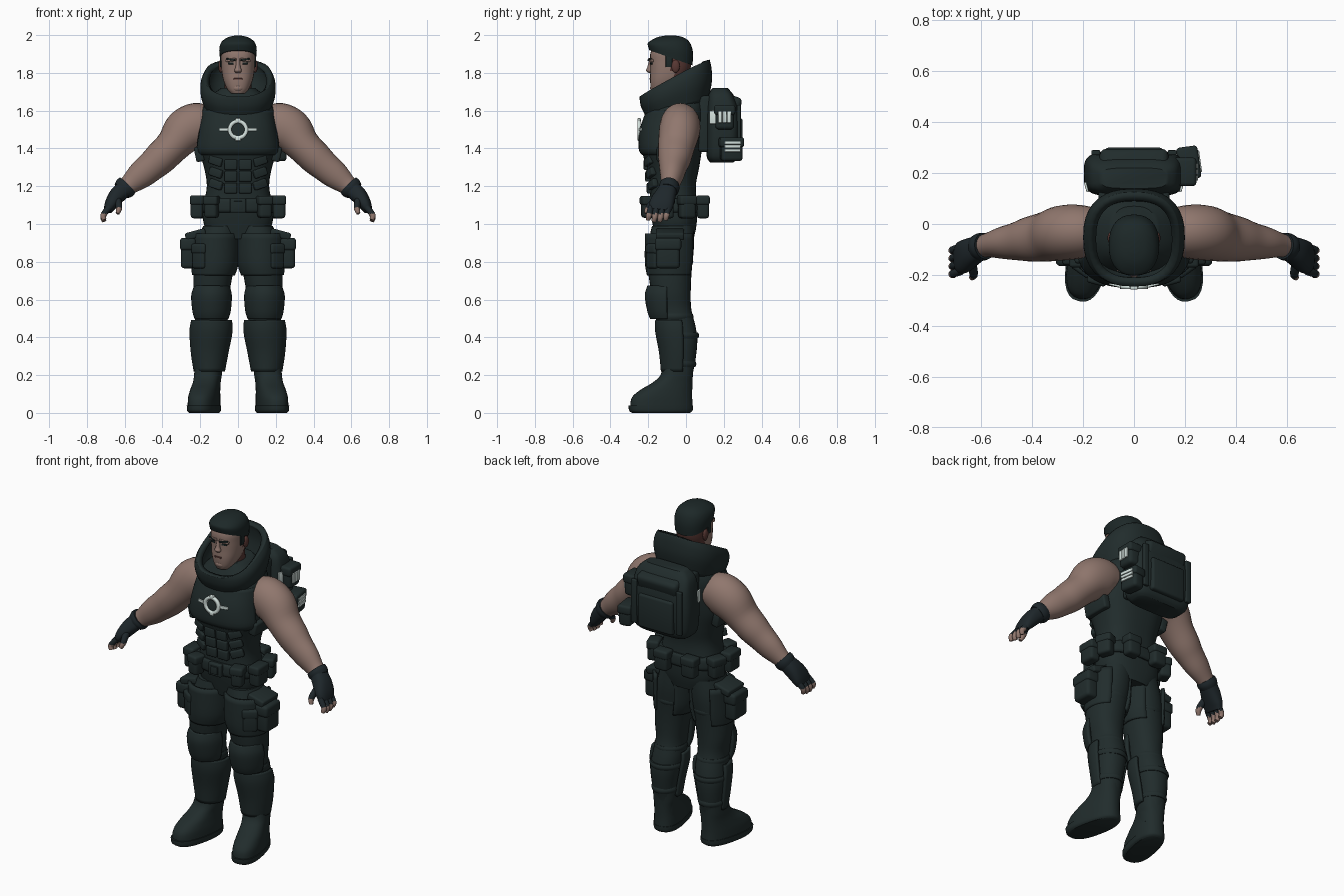
import bpy, bmesh, math
from mathutils import Vector, Matrix, Euler

if "Cube" in bpy.data.objects:
    bpy.data.objects.remove(bpy.data.objects["Cube"], do_unlink=True)


def material(name, *rgb):
    mat = bpy.data.materials.new(name)
    mat.use_nodes = True
    colour = (*rgb, 1)
    mat.diffuse_color = colour
    mat.node_tree.nodes["Principled BSDF"].inputs["Base Color"].default_value = colour
    return mat


cloth = material("dark green cloth", .015, .025, .025)
leather = material("dark glove leather", .013, .02, .024)
hair_mat = material("black green hair", .012, .021, .021)
skin = material("tan skin", .28, .185, .155)
scalp = material("red brown skin", .1, .04, .034)
light = material("pale panel", .66, .76, .73)


def finish(name, bm, mats, mirror=False, thick=0, rule=None):
    """Turn a bmesh into a smooth-shaded object, mirrored across x if asked."""
    bmesh.ops.recalc_face_normals(bm, faces=bm.faces)
    if rule:
        for face in bm.faces:
            face.material_index = rule(face.calc_center_median())
    mesh = bpy.data.meshes.new(name)
    bm.to_mesh(mesh)
    bm.free()
    for mat in mats if isinstance(mats, list) else [mats]:
        mesh.materials.append(mat)
    obj = bpy.data.objects.new(name, mesh)
    bpy.context.collection.objects.link(obj)
    bpy.ops.object.select_all(action='DESELECT')
    obj.select_set(True)
    bpy.context.view_layer.objects.active = obj
    bpy.ops.object.shade_smooth_by_angle(angle=math.radians(40))
    if thick:
        solid = obj.modifiers.new("thickness", 'SOLIDIFY')
        solid.thickness, solid.offset = thick, 0
    if mirror:
        obj.modifiers.new("mirror", 'MIRROR').use_mirror_merge = False
    return obj


def smooth_rings(rings, steps):
    """Catmull-Rom interpolation of ring values."""
    out = []
    for i in range(len(rings) - 1):
        a, b, c, d = (rings[max(0, min(len(rings) - 1, i + k))] for k in (-1, 0, 1, 2))
        for s in range(steps):
            t = s / steps
            out.append([q + t / 2 * (r - p + t * (2 * p - 5 * q + 4 * r - w + t * (3 * (q - r) + w - p)))
                        for p, q, r, w in zip(a, b, c, d)])
    return out + [list(rings[-1])]


def loft(name, rings, mats, along=False, power=2, arc=180, sides=28, steps=4,
         capped=True, turn=None, **options):
    """Skin rings of (x, y, z, half width, half depth, tilt); angles start at the front."""
    rings = smooth_rings([tuple(r) + (0,) * (6 - len(r)) for r in rings], steps)
    bm = bmesh.new()
    full = arc == 180
    rows = []
    for i, (x, y, z, rx, ry, tilt) in enumerate(rings):
        across, depth = Vector((1, 0, 0)), Vector((0, 1, tilt))
        if along:
            before, after = rings[max(0, i - 1)], rings[min(len(rings) - 1, i + 1)]
            tangent = (Vector(after[:3]) - Vector(before[:3])).normalized()
            depth = Vector((0, 1, 0))
            depth = (depth - tangent * depth.dot(tangent)).normalized()
            across = depth.cross(tangent)
        row = []
        for k in range(sides if full else sides + 1):
            angle = math.radians(arc) * (2 * k / sides - 1)
            s, c = math.sin(angle), -math.cos(angle)
            u = math.copysign(abs(s) ** (2 / power), s) * rx
            v = math.copysign(abs(c) ** (2 / power), c) * ry
            row.append(bm.verts.new(Vector((x, y, z)) + across * u + depth * v))
        rows.append(row)
    for low, high in zip(rows, rows[1:]):
        for k in range(sides):
            n = (k + 1) % len(low)
            bm.faces.new((low[k], low[n], high[n], high[k]))
    if capped and full:
        bm.faces.new(rows[0])
        bm.faces.new(rows[-1])
    if turn:
        pivot, degrees = turn
        bmesh.ops.rotate(bm, verts=bm.verts, cent=pivot,
                         matrix=Matrix.Rotation(math.radians(degrees), 3, 'Z'))
    return finish(name, bm, mats, **options)


def box(name, place, size, mat, spin=(0, 0, 0), bevel=.25, **options):
    """Rounded box; bevel is a share of the shortest side."""
    bm = bmesh.new()
    bmesh.ops.create_cube(bm, size=1)
    bmesh.ops.scale(bm, vec=size, verts=bm.verts)
    bmesh.ops.bevel(bm, geom=bm.edges[:], offset=min(size) * bevel, segments=3,
                    profile=.5, affect='EDGES')
    turn = Euler([math.radians(a) for a in spin]).to_matrix().to_4x4()
    bm.transform(Matrix.Translation(place) @ turn)
    return finish(name, bm, mat, **options)


def ball(name, place, size, mat, **options):
    bm = bmesh.new()
    bmesh.ops.create_uvsphere(bm, u_segments=24, v_segments=14, radius=1)
    bm.transform(Matrix.Translation(place) @ Matrix.Diagonal((*size, 1)))
    return finish(name, bm, mat, **options)


def pouch(name, place, size, spin=0, mirror=False):
    """Pouch body with an overhanging flap."""
    x, y, z = place
    w, d, h = size
    box(name, place, size, cloth, (0, 0, spin), mirror=mirror)
    box(name + "_flap", (x, y, z + h * .3), (w * 1.12, d * 1.12, h * .42), cloth,
        (0, 0, spin), mirror=mirror)


# Vest and hips
loft("vest", [(0, -.06, .92, .13, .1), (0, -.06, .99, .178, .115), (0, -.065, 1.08, .185, .125),
              (0, -.07, 1.2, .165, .122), (0, -.07, 1.3, .18, .14), (0, -.075, 1.4, .208, .16),
              (0, -.065, 1.5, .2, .165), (0, -.045, 1.6, .195, .15), (0, -.03, 1.67, .15, .13),
              (0, -.03, 1.72, .09, .1)], cloth, power=2.6, sides=40)
loft("chest_plate", [(0, -.075, 1.37, .205, .15), (0, -.075, 1.4, .218, .168),
                     (0, -.065, 1.5, .203, .172), (0, -.045, 1.6, .185, .157)],
     cloth, power=2.6, arc=75, thick=.015)
box("side_plate", (.205, -.07, 1.37), (.045, .17, .08), cloth, (0, 12, 0), mirror=True)
for row in range(3):
    z = 1.19 + row * .062
    box(f"abdomen_pad_{row}", (.038, -.193 - row * .008, z), (.068, .03, .056), cloth, mirror=True)
    box(f"rib_pad_{row}", (.117, -.175 - row * .01, z + .02), (.075, .03, .045), cloth,
        (0, -18, 24), mirror=True)

# Tilted collar
loft("collar", [(0, -.05, 1.62, .16, .15, .25), (0, -.05, 1.69, .18, .17, .4),
                (0, -.055, 1.74, .18, .172, .5), (0, -.06, 1.77, .163, .168, .57)],
     cloth, power=2.5, capped=False, thick=.035, sides=36)
loft("collar_lining", [(0, -.05, 1.61, .13, .12, .2), (0, -.05, 1.68, .12, .12, .3)], cloth)

# Chest emblem
bm = bmesh.new()
bmesh.ops.create_circle(bm, segments=32, radius=.054)
inner = bmesh.ops.create_circle(bm, segments=32, radius=.034)
bmesh.ops.bridge_loops(bm, edges=bm.edges[:])
bm.transform(Matrix.Translation((0, -.248, 1.5)) @ Matrix.Rotation(math.pi / 2, 4, 'X'))
finish("emblem_ring", bm, light, thick=.016)
box("emblem_bar", (.074, -.238, 1.5), (.05, .014, .016), light, (0, 0, 14), mirror=True)
for side in (-1, 1):
    box("emblem_tab", (0, -.248, 1.5 + side * .05), (.03, .018, .02), light)

# Head and face
loft("neck", [(0, -.04, 1.6, .075, .075), (0, -.06, 1.78, .07, .07)], scalp)
loft("head", [(0, -.14, 1.69, .035, .035), (0, -.122, 1.715, .058, .063), (0, -.1, 1.76, .077, .09),
              (0, -.085, 1.81, .087, .104), (0, -.08, 1.86, .09, .11), (0, -.08, 1.91, .09, .107),
              (0, -.075, 1.96, .07, .085), (0, -.075, 1.98, .03, .04)],
     [skin, scalp], power=2.4, rule=lambda p: int(p.y > -.07))
loft("hair", [(0, -.08, 1.88, .096, .114, -.35), (0, -.083, 1.93, .099, .12, -.2),
              (0, -.083, 1.965, .086, .104, -.05), (0, -.083, 1.988, .055, .07), (0, -.083, 1.997, .02, .03)],
     hair_mat, power=2.3)
box("sideburn", (.089, -.09, 1.865), (.012, .035, .07), hair_mat, mirror=True)
loft("nose", [(0, -.185, 1.868, .01, .01), (0, -.191, 1.83, .013, .014),
              (0, -.193, 1.812, .02, .018), (0, -.188, 1.8, .012, .01)], skin, sides=12)
box("brow_ridge", (.037, -.186, 1.868), (.058, .016, .016), skin, (0, 8, 16), mirror=True)
box("eyebrow", (.038, -.193, 1.871), (.05, .008, .009), hair_mat, (0, -8, 16), mirror=True)
box("eye", (.037, -.184, 1.85), (.03, .008, .01), hair_mat, (0, 0, 14), mirror=True)
box("mouth", (0, -.19, 1.768), (.045, .008, .008), scalp)
ball("chin", (0, -.165, 1.72), (.033, .025, .022), skin)
ball("ear", (.092, -.055, 1.835), (.012, .022, .034), scalp, mirror=True)

# Bare arms
loft("arm", [(.14, -.03, 1.53, .09, .09), (.21, -.03, 1.525, .118, .105), (.28, -.035, 1.49, .118, .108),
             (.345, -.05, 1.415, .093, .098), (.41, -.06, 1.35, .088, .088), (.46, -.068, 1.305, .08, .075),
             (.52, -.075, 1.255, .072, .062), (.58, -.085, 1.205, .052, .046), (.63, -.1, 1.165, .04, .042)],
     skin, along=True, mirror=True)

# Gloves and fingers
loft("glove_cuff", [(.585, -.087, 1.205, .058, .052), (.6, -.09, 1.19, .06, .055),
                    (.615, -.095, 1.175, .052, .05)], leather, along=True, mirror=True)
loft("glove_palm", [(.6, -.09, 1.19, .045, .045), (.64, -.11, 1.15, .044, .056),
                    (.672, -.13, 1.105, .034, .064), (.69, -.137, 1.07, .022, .056)],
     leather, along=True, power=2.5, mirror=True)
for i, name in enumerate(("index", "middle", "ring", "little")):
    y = -.185 + i * .031
    drop = .008 * (i in (1, 2))
    loft(name + "_finger", [(.68, y, 1.09, .017, .016), (.705, y - .008, 1.06, .016, .016),
                            (.714, y - .012, 1.042 - drop, .015, .015),
                            (.708, y - .016, 1.022 - drop, .012, .012)],
         [leather, skin], along=True, sides=12, mirror=True, rule=lambda p: int(p.z < 1.055))
loft("thumb", [(.64, -.14, 1.14, .02, .022), (.632, -.18, 1.105, .018, .02),
               (.63, -.2, 1.08, .016, .018), (.638, -.21, 1.055, .01, .012)],
     [leather, skin], along=True, sides=12, mirror=True, rule=lambda p: int(p.z < 1.085))

# Legs
loft("leg", [(.095, -.07, .99, .09, .11), (.113, -.08, .88, .107, .122), (.13, -.085, .75, .105, .115),
             (.14, -.08, .64, .095, .105), (.14, -.072, .55, .083, .1), (.143, -.05, .46, .088, .1),
             (.15, -.035, .38, .086, .095), (.155, -.035, .28, .073, .085), (.155, -.04, .2, .066, .075),
             (.155, -.04, .1, .06, .065)], cloth, mirror=True, power=2.2)
loft("knee_pad", [(.14, -.09, .5, .08, .09), (.14, -.09, .54, .092, .105), (.14, -.09, .62, .098, .118),
                  (.138, -.09, .67, .085, .105)], cloth, arc=85, thick=.02, mirror=True)
loft("shin_guard", [(.152, -.04, .22, .075, .085), (.15, -.04, .32, .092, .095),
                    (.143, -.045, .43, .106, .11), (.14, -.05, .49, .1, .105)],
     cloth, arc=105, thick=.016, mirror=True)
for name, x, y, z, rx, ry in (("calf_strap", .148, -.035, .41, .098, .105), ("ankle_strap", .155, -.035, .26, .08, .09),
                              ("knee_strap", .141, -.06, .51, .092, .1), ("thigh_strap", .122, -.083, .8, .112, .122)):
    loft(name, [(x, y, z - .016, rx - .006, ry - .006), (x, y, z, rx, ry),
                (x, y, z + .016, rx - .006, ry - .006)], cloth, mirror=True, steps=2)

# Boots, toes turned out
out = dict(power=2.5, mirror=True, turn=((.155, -.03, 0), 12))
loft("boot_sole", [(.158, -.135, 0, .07, .155), (.158, -.136, .012, .079, .17),
                   (.158, -.137, .04, .081, .173)], cloth, **out)
loft("boot", [(.158, -.133, .03, .077, .168), (.158, -.13, .08, .076, .162), (.158, -.108, .12, .072, .14),
              (.157, -.073, .16, .069, .106), (.155, -.05, .2, .071, .085), (.155, -.04, .26, .07, .08)],
     cloth, **out)

# Thigh holsters
loft("holster_panel", [(.13, -.083, .73, .105, .115), (.122, -.083, .8, .117, .126),
                       (.12, -.08, .95, .118, .128)], cloth, arc=150, thick=.018, mirror=True)
pouch("thigh_pouch", (.265, -.095, .845), (.075, .125, .16), mirror=True)
pouch("thigh_front_pouch", (.2, -.17, .83), (.08, .05, .13), 35, mirror=True)
box("holster_hanger", (.225, -.085, .945), (.11, .15, .04), cloth, (0, 15, 0), mirror=True)

# Belt and pouches
loft("belt", [(0, -.065, 1.06, .192, .132), (0, -.065, 1.075, .202, .142), (0, -.066, 1.12, .2, .14),
              (0, -.066, 1.135, .188, .13)], cloth, power=2.6, sides=40)
box("buckle", (0, -.212, 1.098), (.085, .03, .075), cloth)
box("buckle_plate", (0, -.228, 1.098), (.05, .012, .045), cloth)
pouch("belt_front_pouch", (.14, -.2, 1.09), (.07, .07, .115), 15, mirror=True)
pouch("belt_side_pouch", (.218, -.115, 1.09), (.065, .1, .12), mirror=True)
pouch("belt_hip_pouch", (.208, .005, 1.09), (.065, .085, .12), 20, mirror=True)
pouch("belt_back_pouch", (.09, .09, 1.09), (.085, .065, .12), mirror=True)

# Backpack
loft("backpack", [(0, .19, 1.325, .15, .06), (0, .192, 1.36, .183, .083), (0, .197, 1.48, .197, .09),
                  (0, .195, 1.6, .188, .087), (0, .185, 1.68, .17, .068), (0, .18, 1.72, .13, .04)],
     cloth, power=4, sides=40)
box("backpack_pocket", (0, .272, 1.46), (.23, .055, .2), cloth)
box("backpack_top_flap", (0, .225, 1.635), (.27, .13, .1), cloth, (-18, 0, 0))
box("backpack_strap", (.15, .28, 1.5), (.035, .02, .26), cloth, mirror=True)
box("backpack_mount", (0, .1, 1.53), (.28, .07, .3), cloth)
box("side_light", (.187, .145, 1.565), (.009, .04, .07), light, (0, 0, -15), mirror=True)
pouch("upper_side_pouch", (.2, .205, 1.565), (.08, .1, .13))
pouch("lower_side_pouch", (.215, .24, 1.395), (.075, .115, .125), 8)
for i in range(3):
    box(f"upper_pouch_light_{i}", (.246, .18 + i * .024, 1.566), (.009, .02, .06), light)
    box(f"lower_pouch_light_{i}", (.257, .246, 1.39 + i * .02), (.009, .085, .016), light, (0, 0, 8))
